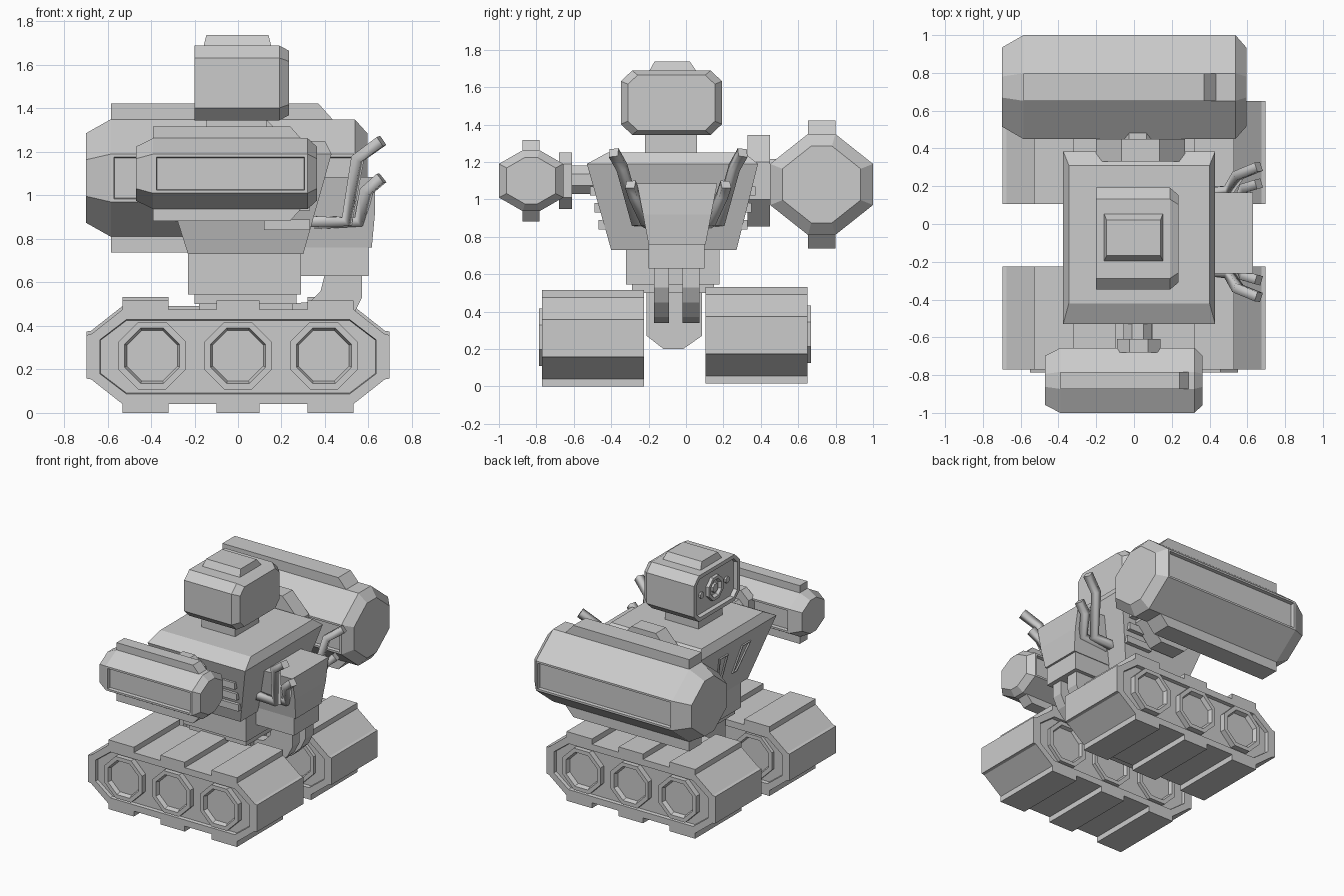
import bpy, bmesh, math
from mathutils import Vector

cube = bpy.data.objects.get("Cube")
if cube:
    bpy.data.objects.remove(cube, do_unlink=True)

grey = bpy.data.materials.new("plain grey")
grey.use_nodes = True
colour = (0.6, 0.6, 0.6, 1)
grey.diffuse_color = colour
grey.node_tree.nodes["Principled BSDF"].inputs["Base Color"].default_value = colour


def link(name, mesh):
    mesh.materials.append(grey)
    ob = bpy.data.objects.new(name, mesh)
    bpy.context.scene.collection.objects.link(ob)
    return ob


def loft(name, rings, panels=(), inset=0.02, depth=-0.02):
    """Skin closed rings of points; recess faces whose normal matches a panel direction."""
    bm = bmesh.new()
    loops = [[bm.verts.new(p) for p in ring] for ring in rings]
    n = len(loops[0])
    for a, b in zip(loops, loops[1:]):
        for i in range(n):
            bm.faces.new((a[i], a[(i + 1) % n], b[(i + 1) % n], b[i]))
    bm.faces.new(loops[0][::-1])
    bm.faces.new(loops[-1])
    bmesh.ops.recalc_face_normals(bm, faces=bm.faces[:])
    bm.normal_update()
    for d in panels:
        picked = [f for f in bm.faces if f.normal.dot(Vector(d)) > 0.95]
        big = max(picked, key=lambda f: f.calc_area())
        bmesh.ops.inset_individual(bm, faces=[big], thickness=inset, depth=0)
        bmesh.ops.inset_individual(bm, faces=[big], thickness=0.004, depth=depth)
    mesh = bpy.data.meshes.new(name)
    bm.to_mesh(mesh)
    bm.free()
    return link(name, mesh)


def place(axis, u, v, w):
    return {"x": (w, u, v), "y": (u, w, v), "z": (u, v, w)}[axis]


def prism(name, profile, axis, steps, centre=(0, 0), **kw):
    """Extrude a profile along an axis; steps are (position, scale)."""
    rings = [[place(axis, centre[0] + u * s, centre[1] + v * s, w) for u, v in profile]
             for w, s in steps]
    return loft(name, rings, **kw)


def rect(x0, x1, y0, y1):
    return [(x0, y0), (x1, y0), (x1, y1), (x0, y1)]


def box(name, x, y, z):
    return prism(name, rect(*x, *y), "z", [(z[0], 1), (z[1], 1)])


def frustum(name, *levels):
    """Stack rectangles given as (z, x0, x1, y0, y1)."""
    return loft(name, [[(x, y, lv[0]) for x, y in rect(*lv[1:])] for lv in levels])


def eight(hu, hv, cu, cv):
    """Eight-sided outline with half sizes hu, hv and flats cu, cv."""
    return [(cu, hv), (hu, cv), (hu, -cv), (cu, -hv), (-cu, -hv), (-hu, -cv), (-hu, cv), (-cu, hv)]


def octagon(r):
    k = r * math.tan(math.pi / 8)
    return eight(r, r, k, k)


# Track units with tread plates and dished wheels
def track(side, inner, outer, lift):
    lo, hi = min(inner, outer), max(inner, outer)
    mid = 0.258 + lift
    prism(side + "_track", eight(0.68, 0.218, 0.53, 0.1), "y", [(lo, 1), (hi, 1)], (0, mid),
          panels=[(0, -1, 0), (0, 1, 0)], inset=0.05, depth=-0.025)
    for s, tag in ((-1, "right"), (1, "left")):
        end = [(s * 0.64, 0.11), (s * 0.697, 0.1), (s * 0.697, -0.1), (s * 0.64, -0.11)]
        prism(f"{side}_{tag}_end_tread", end, "y", [(lo, 1), (hi, 1)], (0, mid))
    for i, (a, b) in enumerate(((-0.53, -0.32), (-0.1, 0.1), (0.32, 0.53))):
        box(f"{side}_top_tread_{i}", (a, b), (lo, hi), (mid + 0.2, mid + 0.258))
        box(f"{side}_bottom_tread_{i}", (a, b), (lo, hi), (mid - 0.258, mid - 0.2))
    d = 1 if outer > inner else -1
    for face, out, tag in ((outer, d, "outer"), (inner, -d, "inner")):
        rim = face + out * (0.017 if tag == "outer" else 0)
        for i in (-1, 0, 1):
            steps = [(face - out * 0.04, 1), (rim, 1), (rim, 0.82), (rim - out * 0.03, 0.75)]
            prism(f"{side}_{tag}_wheel_{i + 1}", octagon(0.155), "y", steps, (i * 0.395, mid + 0.005))


track("front", -0.225, -0.77, 0)
track("rear", 0.105, 0.65, 0.016)

# Hips and waist
prism("hips", [(-0.21, 0.55), (-0.21, 0.27), (-0.12, 0.2), (-0.015, 0.2), (0.085, 0.27), (0.085, 0.55)],
      "x", [(-0.18, 1), (0.25, 1)])
box("waist", (-0.23, 0.29), (-0.32, 0.18), (0.545, 0.75))
box("waist_belt", (-0.2, 0.27), (-0.29, 0.15), (0.5, 0.55))

# Torso, tapering downward
frustum("torso", (0.73, -0.23, 0.3, -0.4, 0.27), (1.19, -0.375, 0.43, -0.53, 0.385),
        (1.25, -0.345, 0.4, -0.42, 0.31))
for s, tag in ((-1, "front"), (1, "rear")):
    for i in range(3):
        z = 0.84 + i * 0.09
        y = -0.07 + s * (0.345 + (z - 0.73) * 0.25)
        box(f"{tag}_vent_{i}", (0.12, 0.33), (y - 0.025, y + 0.025), (z, z + 0.05))

# Chest slots, small raised frames that follow the sloping chest
for s in (-1, 1):
    rings = []
    for z, half in ((0.88, 0.025), (1.1, 0.05)):
        x = -0.23 - (z - 0.73) * 0.315
        y = -0.075 + s * (0.09 + (z - 0.88) * 0.2)
        rings.append([(p, q, z) for p, q in rect(x - 0.012, x + 0.02, y - half, y + half)])
    loft("chest_slot", rings, panels=[(-1, 0, 0)], inset=0.012, depth=-0.01)

# Neck, head, cap and face
box("neck", (-0.145, 0.13), (-0.22, 0.06), (1.23, 1.36))
prism("head", eight(0.27, 0.172, 0.21, 0.115), "x", [(-0.2, 1), (0.19, 1), (0.235, 0.86)],
      (-0.078, 1.517), panels=[(-1, 0, 0)], inset=0.03, depth=-0.03)
frustum("head_cap", (1.68, -0.16, 0.155, -0.2, 0.06), (1.738, -0.145, 0.14, -0.168, 0.02))
prism("eye", octagon(0.085), "x", [(-0.16, 1), (-0.195, 1), (-0.195, 0.75), (-0.175, 0.6),
                                   (-0.175, 0.4), (-0.19, 0.35)], (-0.078, 1.517))
for s in (-1, 1):
    prism("face_dot", octagon(0.022), "x", [(-0.16, 1), (-0.185, 1)], (-0.078 + s * 0.15, 1.517))


# Arm pods: long eight-sided barrels with fins and recessed side panels
def pod(side, y, z, hy, hz, flat, cz, x0, x1, c0, c1, fin_z, fin_x):
    prism(side + "_pod", eight(hy, hz, flat, cz), "x", [(x0, 0.76), (c0, 1), (c1, 1), (x1, 0.76)],
          (y, z), panels=[(0, -1, 0), (0, 1, 0)], inset=0.02, depth=-0.025)
    for s, tag in ((1, "top"), (-1, "bottom")):
        root, tip = z + s * (hz - 0.03), z + s * fin_z
        shape = [(c0, root), (c0, tip), (fin_x, tip), (fin_x + (fin_z - hz) * 0.9, z + s * hz),
                 (fin_x + (fin_z - hz) * 0.9, root)]
        prism(f"{side}_{tag}_fin", shape, "y", [(y - flat, 1), (y + flat, 1)])


pod("front", -0.828, 1.1, 0.172, 0.163, 0.045, 0.09, -0.47, 0.363, -0.39, 0.32, 0.217, 0.24)
pod("rear", 0.725, 1.08, 0.275, 0.27, 0.073, 0.11, -0.7, 0.595, -0.585, 0.537, 0.342, 0.37)

# Shoulder joints
prism("front_shoulder_plate", eight(0.115, 0.15, 0.05, 0.09), "y", [(-0.68, 1), (-0.61, 1)], (0.025, 1.1))
prism("front_arm_shaft", octagon(0.075), "y", [(-0.63, 1), (-0.4, 1)], (0.02, 1.105))
prism("rear_shoulder_plate", eight(0.235, 0.245, 0.1, 0.1), "y", [(0.33, 1), (0.45, 1)], (0.035, 1.1))
prism("rear_arm_shaft", octagon(0.11), "y", [(0.25, 1), (0.5, 1)], (0.02, 1.105))

# Backpack with lower block and curved struts
frustum("backpack", (0.76, 0.28, 0.615, -0.2, 0.105), (0.92, 0.32, 0.63, -0.23, 0.135),
        (1.085, 0.36, 0.63, -0.262, 0.167))
box("backpack_base", (0.26, 0.6), (-0.2, 0.1), (0.63, 0.77))
strut = [(0.4, 0.64), (0.57, 0.64), (0.57, 0.53), (0.53, 0.45), (0.45, 0.37), (0.36, 0.34),
         (0.22, 0.34), (0.22, 0.5), (0.33, 0.51), (0.38, 0.56)]
for i, (a, b) in enumerate(((-0.17, -0.09), (-0.02, 0.073))):
    prism(f"strut_{i}", strut, "y", [(a, 1), (b, 1)])


# Square exhaust pipes, two on each side of the backpack
def pipe(name, points, radius):
    curve = bpy.data.curves.new(name, "CURVE")
    curve.dimensions = "3D"
    curve.bevel_depth = radius
    curve.bevel_resolution = 0
    curve.use_fill_caps = True
    spline = curve.splines.new("POLY")
    spline.points.add(len(points) - 1)
    for p, co in zip(spline.points, points):
        p.co = (*co, 1)
        p.tilt = math.pi / 4
    temp = bpy.data.objects.new(name, curve)
    bpy.context.scene.collection.objects.link(temp)
    mesh = bpy.data.meshes.new_from_object(temp.evaluated_get(bpy.context.evaluated_depsgraph_get()))
    bpy.data.objects.remove(temp, do_unlink=True)
    mesh.materials.clear()
    link(name, mesh)


tall = [(0.3, 0.2, 0.88), (0.5, 0.22, 0.88), (0.55, 0.3, 1.17), (0.66, 0.345, 1.25)]
short = [(0.35, 0.15, 0.87), (0.56, 0.17, 0.88), (0.59, 0.235, 1.02), (0.66, 0.255, 1.08)]
for s, tag in ((-1, "front"), (1, "rear")):
    for path, kind in ((tall, "tall"), (short, "short")):
        pipe(f"{tag}_{kind}_exhaust", [(x, -0.042 + s * y, z) for x, y, z in path], 0.036)
